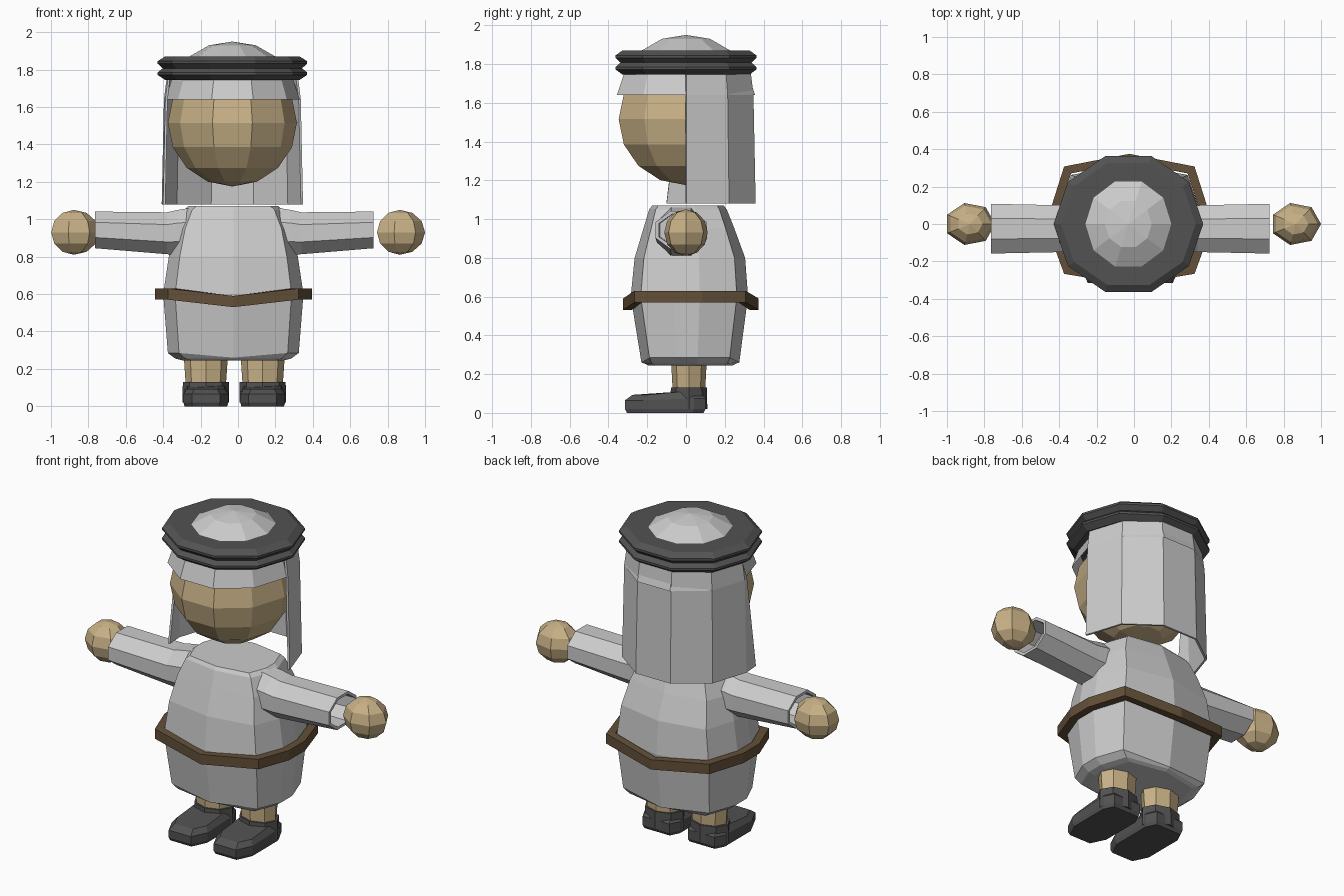
import bpy, bmesh, math
from mathutils import Vector

if "Cube" in bpy.data.objects:
    bpy.data.objects.remove(bpy.data.objects["Cube"])

CX = -0.025  # centre line of the figure


def material(name, rgb):
    m = bpy.data.materials.new(name)
    m.diffuse_color = (*rgb, 1)
    m.use_nodes = True
    m.node_tree.nodes["Principled BSDF"].inputs["Base Color"].default_value = m.diffuse_color
    return m


SKIN = material("skin", (0.58, 0.44, 0.24))
DARK = material("dark", (0.085, 0.085, 0.085))
BROWN = material("leather", (0.125, 0.08, 0.04))


def loft(name, rings, mat=None, loop=True, caps=True, closed=False):
    """Skin a list of equal-length point rings."""
    bm = bmesh.new()
    vs = [[bm.verts.new(p) for p in r] for r in rings]
    n = len(rings[0])
    pairs = list(zip(vs, vs[1:])) + ([(vs[-1], vs[0])] if closed else [])
    for a, b in pairs:
        for i in range(n if loop else n - 1):
            j = (i + 1) % n
            bm.faces.new((a[i], a[j], b[j], b[i]))
    if caps and not closed:
        bm.faces.new(vs[0][::-1])
        bm.faces.new(vs[-1])
    bmesh.ops.remove_doubles(bm, verts=bm.verts, dist=1e-5)
    bmesh.ops.recalc_face_normals(bm, faces=bm.faces)
    me = bpy.data.meshes.new(name)
    bm.to_mesh(me)
    bm.free()
    ob = bpy.data.objects.new(name, me)
    bpy.context.collection.objects.link(ob)
    if mat:
        me.materials.append(mat)
    return ob


def lathe(name, profile, sides, centre, scale=(1, 1, 1), mat=None, caps=False, closed=False):
    c = Vector(centre)
    rings = []
    for r, z in profile:
        rings.append([c + Vector((r * scale[0] * math.cos(t), r * scale[1] * math.sin(t), z * scale[2]))
                      for t in (2 * math.pi * i / sides for i in range(sides))])
    return loft(name, rings, mat, caps=caps, closed=closed)


def ball(name, centre, radii, sides, rows, mat):
    prof = [(max(math.sin(math.pi * i / rows), 1e-7), -math.cos(math.pi * i / rows)) for i in range(rows + 1)]
    return lathe(name, prof, sides, centre, radii, mat)


# Shared ten-sided torso section
UNIT = [(1, .22), (.83, .82), (0, 1), (-.83, .82), (-1, .22),
        (-1, -.22), (-.83, -.82), (0, -1), (.83, -.82), (1, -.22)]


def section(z, hx, front, back, dip=0):
    return [(CX + x * hx, y * (back if y > 0 else front), z - (dip if x == 0 else 0)) for x, y in UNIT]


# Robe
loft("robe", [section(*r) for r in (
    (.245, .27, .195, .24), (.255, .31, .215, .26), (.285, .35, .23, .275, .025),
    (.60, .375, .285, .32), (.80, .345, .265, .305), (.95, .31, .22, .25),
    (1.05, .265, .19, .21), (1.07, .24, .175, .195))])

# Belt, dipping at front and back
loft("belt", [section(.57, .42, .325, .375, .04), section(.63, .42, .325, .375, .04),
              section(.63, .375, .28, .33, .04), section(.57, .375, .28, .33, .04)],
     BROWN, closed=True)

# Sleeves with recessed cuffs, and hands
for side, label in ((-1, "left"), (1, "right")):
    rings = []
    for x, zc, hz, hy in ((.18, .93, .14, .12), (.30, .93, .12, .125), (.36, .925, .112, .125),
                          (.745, .943, .098, .133), (.745, .943, .082, .115), (.62, .943, .08, .11)):
        k = 1 / math.cos(math.pi / 8)
        rings.append([(-.02 + side * x, -.025 + hy * k * math.cos(t), zc + hz * k * math.sin(t))
                      for t in (math.pi * (i + .5) / 4 for i in range(8))])
    loft(label + "_sleeve", rings)
    ball(label + "_hand", (-.877 if side < 0 else .865, 0, .93), (.135, .115, .12), 7, 6, SKIN)

    # Leg
    lx = -.02 + side * .152
    lathe(label + "_leg", [(.105, .08), (.112, .18), (.118, .27)], 8, (lx, .015, 0),
          (1, .78, 1), SKIN, caps=True)

    # Shoe: tapered foot plus ankle cuff
    def outline(z, s, lift=0):
        pts = [(.09, .10), (.12, .04), (.12, -.22), (.075, -.315),
               (-.075, -.315), (-.12, -.22), (-.12, .04), (-.09, .10)]
        return [(lx + x * s, -.1 + (y + .1) * s, z + (lift if y > 0 else 0)) for x, y in pts]
    loft(label + "_shoe", [outline(0, .95), outline(.02, 1), outline(.065, 1, .01),
                           outline(.093, .82, .02)], DARK)
    lathe(label + "_shoe_cuff", [(.125, .02), (.123, .13), (.1, .13)], 8, (lx, .015, 0),
          (1, .76, 1), DARK, caps=True)

# Head
ball("head", (-.03, 0, 1.515), (.345, .365, .34), 10, 8, SKIN)

# Headcloth crown
lathe("headcloth_crown", [(.36, 1.64), (.325, 1.745), (.23, 1.87), (.125, 1.93), (1e-7, 1.95)],
      10, (-.03, 0, 0), (1, 1.04, 1))

# Hanging headcloth around the back and sides
drape = []
for r, z, fore in ((.372, 1.08, -.1), (.36, 1.64, -.03), (.345, 1.76, 0)):
    ring = [(-.03 + r * math.cos(t), r * math.sin(t), z) for t in (math.pi * i / 5 for i in range(6))]
    drape.append(ring + [(-.03 - r * .98, fore - .001, z)])
cloth = loft("headcloth_drape", drape, loop=False, caps=False)
mod = cloth.modifiers.new("thickness", "SOLIDIFY")
mod.thickness = .012
mod.offset = 0

# Double head ring
lathe("head_ring", [(.2, 1.87), (.36, 1.87), (.4, 1.845), (.4, 1.832), (.372, 1.807),
                    (.4, 1.785), (.4, 1.772), (.36, 1.745), (.28, 1.745)],
      10, (-.03, 0, 0), (1, .955, 1), DARK, closed=True)
